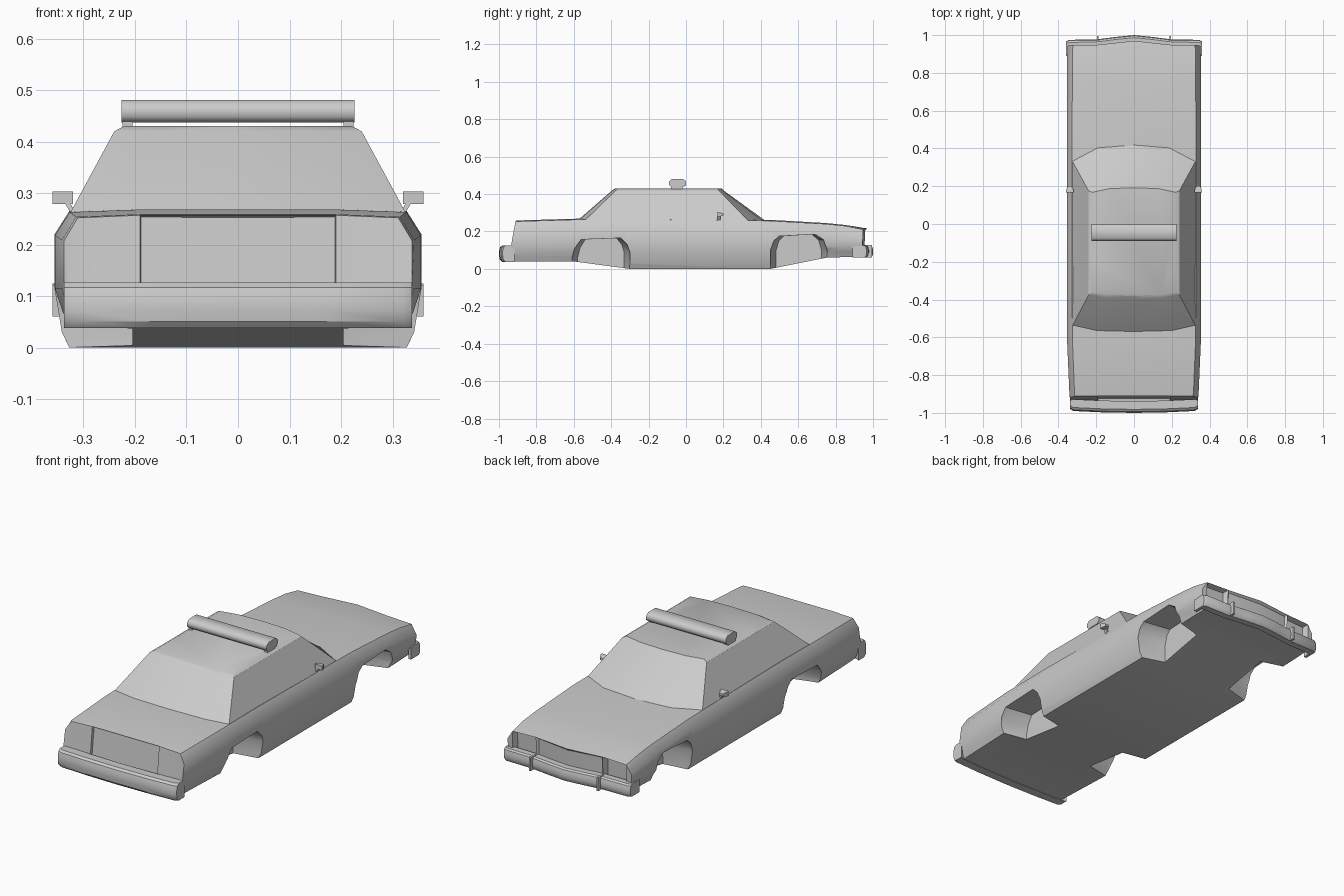
import bpy, bmesh, math

if "Cube" in bpy.data.objects:
    bpy.data.objects.remove(bpy.data.objects["Cube"], do_unlink=True)

paint = bpy.data.materials.new("plain grey")
paint.use_nodes = True
GREY = (0.6, 0.6, 0.6, 1)
paint.diffuse_color = GREY
paint.node_tree.nodes["Principled BSDF"].inputs["Base Color"].default_value = GREY


def finish(name, bm, angle=35):
    bmesh.ops.recalc_face_normals(bm, faces=bm.faces)
    mesh = bpy.data.meshes.new(name)
    bm.to_mesh(mesh)
    bm.free()
    mesh.materials.append(paint)
    obj = bpy.data.objects.new(name, mesh)
    bpy.context.collection.objects.link(obj)
    smooth(obj, angle)
    return obj


def activate(obj):
    bpy.ops.object.select_all(action="DESELECT")
    obj.select_set(True)
    bpy.context.view_layer.objects.active = obj


def smooth(obj, angle=35):
    activate(obj)
    bpy.ops.object.shade_smooth_by_angle(angle=math.radians(angle))


def skin(bm, rings, caps=True):
    rows = [[bm.verts.new(p) for p in ring] for ring in rings]
    n = len(rows[0])
    for a, b in zip(rows, rows[1:]):
        for i in range(n):
            j = (i + 1) % n
            bm.faces.new((a[i], a[j], b[j], b[i]))
    if caps:
        bm.faces.new(rows[0])
        bm.faces.new(rows[-1])
    return rows


def loft(name, rings, angle=35):
    bm = bmesh.new()
    skin(bm, rings)
    return finish(name, bm, angle)


def mirrored(half):
    # half outline starts and ends on the centre line
    return half + [(-p[0], *p[1:]) for p in half[-2:0:-1]]


def box(name, x, y, z):
    return loft(name, [[(a, y[0], z[0]), (a, y[1], z[0]), (a, y[1], z[1]), (a, y[0], z[1])] for a in x])


# Lower body: sections along the length
def section(y, w, zb, zt, lean=0, vee=0):
    half = [(0, zb), (.19, zb), (.92 * w, zb), (.96 * w, zb + .03), (w, .115),
            (w, zt - .05), (.92 * w, zt - .005), (.19, zt), (0, zt)]
    return mirrored([(x, y + lean * max(0, z - .12) + vee * max(0, 1 - x / .2), z) for x, z in half])


stations = [(-.937, .338, .04, .257, .19), (-.9, .342, .04, .259), (-.6, .355, .04, .268),
            (-.3, .356, 0, .27), (.45, .356, 0, .262), (.75, .355, .06, .245),
            (.85, .355, .063, .235), (.943, .352, .065, .216, .05, .022)]
bm = bmesh.new()
rows = skin(bm, [section(*s) for s in stations], caps=False)
ends = []
for ring in (rows[0], rows[-1]):
    panels = {}
    for side in (1, -1):
        for quad in ((0, 1, 7, 8), (1, 2, 6, 7), (2, 3, 5, 6), (3, 4, 5)):
            panels[side, quad[0]] = bm.faces.new([ring[side * i % 16] for i in quad])
    ends.append(panels)
bmesh.ops.recalc_face_normals(bm, faces=bm.faces)
rear, nose = ends
# Recessed rear panel, grille and headlight pockets
bmesh.ops.inset_region(bm, faces=[rear[1, 0], rear[-1, 0]], thickness=.003, depth=-.012)
bmesh.ops.inset_region(bm, faces=[nose[1, 0], nose[-1, 0]], thickness=.012, depth=-.012)
for side in (1, -1):
    bmesh.ops.inset_region(bm, faces=[nose[side, 1]], thickness=.012, depth=-.03)
body = finish("body", bm)

# Wheel wells, tapering inwards
rear_arch = [(-.615, -.05), (-.61, .06), (-.595, .11), (-.56, .157), (-.35, .165), (-.315, .13), (-.3, .09), (-.3, -.05)]
front_arch = [(.45, -.05), (.452, .1), (.47, .15), (.5, .175), (.69, .185), (.735, .155), (.755, .1), (.755, -.05)]
for arch in (rear_arch, front_arch):
    mid = (arch[0][0] + arch[-1][0]) / 2
    for side in (1, -1):
        cutter = loft("well_cutter", [[(side * x, mid + (y - mid) * k, z) for y, z in arch]
                                      for x, k in ((.205, .8), (.34, 1), (.45, 1))])
        cutter.hide_render = True
        mod = body.modifiers.new("well", "BOOLEAN")
        mod.operation, mod.object, mod.solver = "DIFFERENCE", cutter, "EXACT"
        activate(body)
        bpy.ops.object.modifier_apply(modifier=mod.name)
        bpy.data.objects.remove(cutter, do_unlink=True)
smooth(body)

# Cabin: base, top of the glass, roof
base = [(0, -.59), (.2, -.585), (.332, -.55), (.332, -.3), (.332, .1), (.33, .34), (.19, .42), (0, .435)]
top = [(0, -.395), (.15, -.39), (.24, -.375), (.24, -.2), (.24, .1), (.24, .175), (.14, .195), (0, .2)]
loft("cabin", [mirrored([(x, y, .25) for x, y in base]),
               mirrored([(x, y, .42) for x, y in top]),
               mirrored([(x * .92, y * .96, .43) for x, y in top])], 30)


# Bumpers: rounded bar following a bent path
def bumper(name, path, depth, z0, z1, out):
    h = z1 - z0
    profile = [(0, 0), (.75, 0), (.95, .15), (1, .4), (1, .65), (.9, .9), (.7, 1), (0, 1)]
    rings = [[(x, y - out * depth * (1 - d), z0 + h * t) for d, t in profile] for x, y in path]
    loft(name, rings)


rear_path = [(.338, -.98), (.32, -.99), (.17, -.997), (0, -1)]
front_path = [(.36, .965), (.345, .975), (.2, .977), (.1, .99), (0, 1)]
bumper("rear_bumper", rear_path + [(-x, y) for x, y in rear_path[-2::-1]], .062, .038, .126, -1)
bumper("front_bumper", front_path + [(-x, y) for x, y in front_path[-2::-1]], .045, .06, .125, 1)

# Light bar
outline = [(-.09, .448), (-.078, .437), (-.012, .437), (0, .448), (0, .468), (-.015, .481), (-.075, .481), (-.09, .468)]
loft("light_bar", [[(x, y, z) for y, z in outline] for x in (-.226, .226)], 50)

for side, label in ((1, "left"), (-1, "right")):
    def span(a, b):
        return sorted((side * a, side * b))
    box(label + "_light_bar_foot", span(.205, .224), (-.08, -.02), (.42, .442))
    box(label + "_bumper_guard", span(.187, .197), (.95, .995), (.06, .128))
    box(label + "_front_bumper_wrap", span(.345, .36), (.89, .95), (.06, .122))
    # Door mirror with a slanted stalk
    loft(label + "_mirror", [[(side * (.34 + a * k), y, .291 + b * k) for a, b in
                              ((-.02, -.012), (.02, -.012), (.02, .012), (-.02, .012))]
                             for y, k in ((.168, 1), (.178, 1), (.2, .5))])
    loft(label + "_mirror_stalk", [[(side * x, y + d, z) for d, x in
                                    ((-.008, x0), (.008, x0), (.008, x0 + .01), (-.008, x0 + .01))]
                                   for x0, y, z in ((.308, .175, .25), (.328, .178, .284))])
